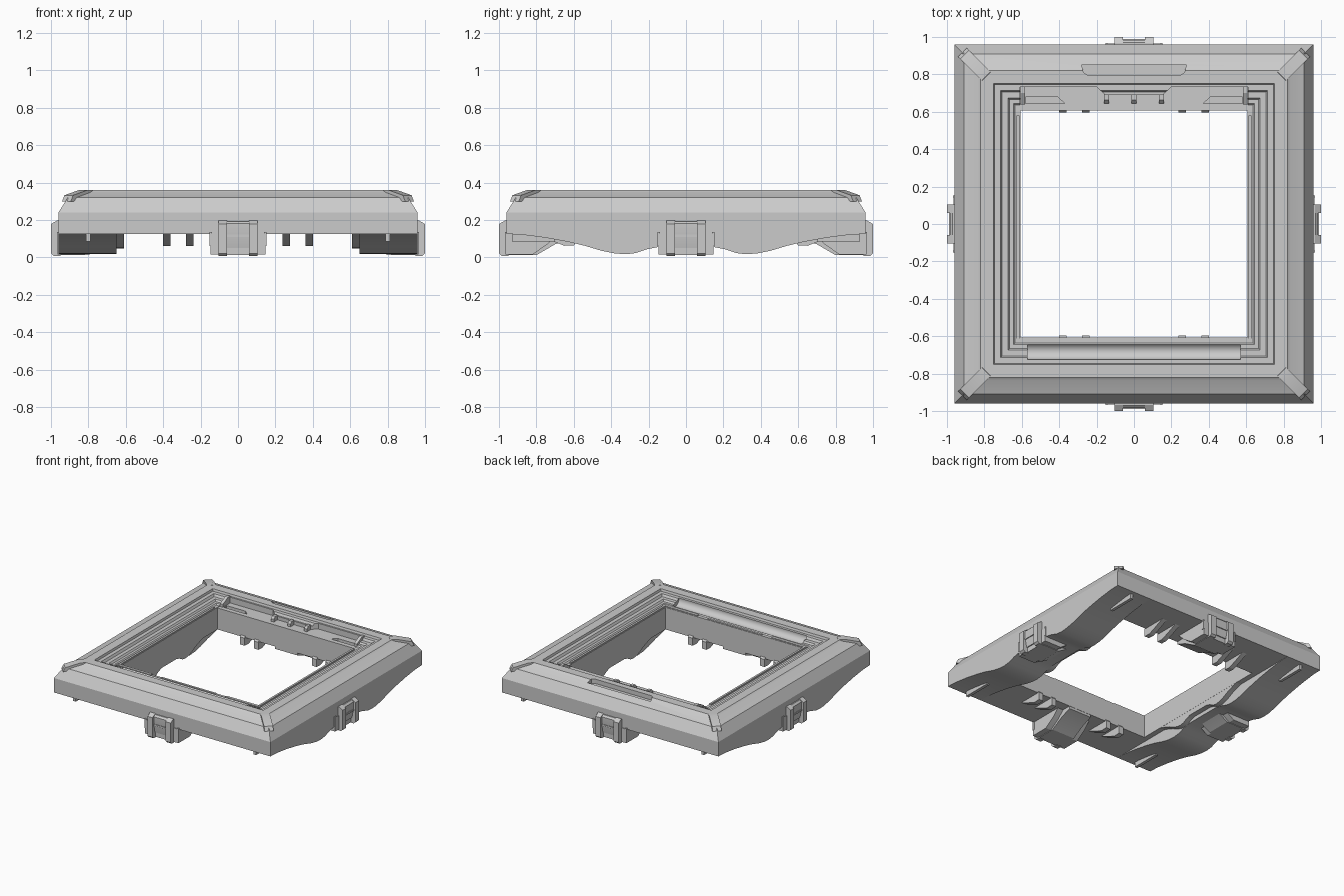
import bpy, bmesh
from math import pi, sqrt
from mathutils import Matrix

if "Cube" in bpy.data.objects:
    bpy.data.objects.remove(bpy.data.objects["Cube"])


def finish(name, bm, rot=0.0):
    bmesh.ops.rotate(bm, verts=bm.verts, cent=(0, 0, 0), matrix=Matrix.Rotation(rot, 3, 'Z'))
    bmesh.ops.recalc_face_normals(bm, faces=bm.faces)
    me = bpy.data.meshes.new(name)
    bm.to_mesh(me)
    bm.free()
    ob = bpy.data.objects.new(name, me)
    bpy.context.collection.objects.link(ob)
    return ob


def prism(name, pts, axis, a, b, rot=0.0):
    """Extrude a 2D outline along an axis: x -> (y,z), y -> (x,z), z -> (x,y)."""
    put = {'x': lambda p, t: (t, p[0], p[1]),
           'y': lambda p, t: (p[0], t, p[1]),
           'z': lambda p, t: (p[0], p[1], t)}[axis]
    bm = bmesh.new()
    lo = [bm.verts.new(put(p, a)) for p in pts]
    hi = [bm.verts.new(put(p, b)) for p in pts]
    bm.faces.new(lo)
    bm.faces.new(hi)
    n = len(pts)
    for i in range(n):
        bm.faces.new((lo[i], lo[(i + 1) % n], hi[(i + 1) % n], hi[i]))
    return finish(name, bm, rot)


def box(name, x0, x1, y0, y1, z0, z1, rot=0.0):
    return prism(name, [(x0, y0), (x1, y0), (x1, y1), (x0, y1)], 'z', z0, z1, rot)


def square_ring(name, profile):
    """Sweep a closed (radius, z) section around a square."""
    bm = bmesh.new()
    rings = [[bm.verts.new((sx * r, sy * r, z)) for r, z in profile]
             for sx, sy in ((1, 1), (-1, 1), (-1, -1), (1, -1))]
    n = len(profile)
    for k in range(4):
        A, B = rings[k], rings[(k + 1) % 4]
        for i in range(n):
            j = (i + 1) % n
            bm.faces.new((A[i], A[j], B[j], B[i]))
    return finish(name, bm)


def cut(target, cutter):
    mod = target.modifiers.new("cut", 'BOOLEAN')
    mod.operation, mod.solver, mod.object = 'DIFFERENCE', 'EXACT', cutter
    bpy.context.view_layer.objects.active = target
    bpy.ops.object.modifier_apply(modifier=mod.name)
    bpy.data.objects.remove(cutter)


# Main frame: bevelled outside, stepped rebate inside
frame = square_ring("frame", [
    (.96, .125), (.96, .24), (.91, .32), (.835, .348), (.82, .36),
    (.75, .36), (.745, .343), (.715, .343), (.705, .325), (.675, .325),
    (.665, .312), (.645, .312), (.635, .302), (.608, .302), (.608, .125)])

# Trough in the front rail
bm = bmesh.new()
bmesh.ops.create_cone(bm, cap_ends=True, segments=32, radius1=.045, radius2=.045, depth=1.14,
                      matrix=Matrix.Translation((0, -.68, .337)) @ Matrix.Rotation(pi / 2, 4, 'Y'))
cut(frame, finish("trough_cutter", bm))

# Recess on the back bevel and the pocket behind the back rail
cut(frame, prism("grip_cutter", [(-.28, .85), (.28, .85), (.27, .81), (.25, .797),
                                 (-.25, .797), (-.27, .81)], 'z', .325, .4))
cut(frame, prism("pocket_cutter", [(-.61, .59), (.61, .59), (.61, .732), (.2, .732), (.155, .692),
                                   (-.155, .692), (-.2, .732), (-.61, .732)], 'z', .297, .4))
for s in (-1, 1):
    cut(frame, prism("slot_cutter", [(s * .58, .645), (s * .37, .645), (s * .41, .68),
                                     (s * .58, .68)], 'z', .275, .4))

# Diagonal ribs on the four bevelled corners
q = sqrt(2)
for k in range(4):
    prism("corner_rib", [(.775 * q, .30), (.79 * q, .361), (.825 * q, .361),
                         (.905 * q, .332), (.917 * q, .30)], 'y', -.033, .033, pi / 4 + k * pi / 2)

# Wavy side skirts below the left and right rails
half = [(.96, .125), (.88, .122), (.75, .105), (.63, .083), (.54, .062), (.45, .035),
        (.38, .021), (.32, .017), (.27, .023), (.21, .043), (.15, .055)]
wave = half + [(-y, z) for y, z in reversed(half)]
for s in (-1, 1):
    prism("side_skirt", wave, 'x', s * .65, s * .96)
    prism("side_skirt_inner_lip", [(y * .62, z + .03 if abs(y) < .9 else .126) for y, z in wave],
          'x', s * .609, s * .652)

# Edge clips on all four sides
for k in range(4):
    r = k * pi / 2
    # foot with a ramp rising inward
    prism("clip_foot", [(-.962, .13), (-.962, .012), (-.80, .012), (-.70, .07), (-.61, .105),
                        (-.61, .13)], 'x', -.10, .10, r)
    for s in (-1, 1):
        prism("clip_foot_cheek", [(-.966, .128), (-.966, .016), (-.82, .016), (-.74, .07),
                                  (-.68, .128)], 'x', s * .10, s * .148, r)
        prism("clip_leg", [(-.95, .197), (-.968, .197), (-1, .178), (-1, .022), (-.985, .008),
                           (-.95, .008)], 'x', s * .058, s * .103, r)
        box("clip_side_pin", s * .138, s * .152, -.969, -.95, .06, .135, r)
    prism("clip_bridge", [(-.95, .193), (-.97, .193), (-.984, .18), (-.984, .125), (-.97, .05),
                          (-.95, .05)], 'x', -.058, .058, r)
    box("clip_cross_bar", -.09, .09, -.988, -.95, .11, .123, r)

# Small hook ribs under the front and back rails
for k in (0, 2):
    for x in (-.38, -.258, .258, .38):
        prism("hook_rib", [(-.597, .125), (-.597, .065), (-.65, .062), (-.72, .09), (-.80, .126),
                           (-.61, .14)], 'x', x - .02, x + .02, k * pi / 2)
    for x in (-.8, .8):
        box("under_rib", x - .012, x + .012, -.93, -.7, .085, .127, k * pi / 2)

# Hinge posts, latch tabs and pocket lip on the back rail
for s in (-1, 1):
    prism("hinge_post", [(.64, .29), (.64, .32), (.70, .352), (.735, .352), (.735, .29)],
          'x', s * .582, s * .607)
for x in (-.147, 0, .147):
    prism("latch_tab", [(.645, .29), (.645, .318), (.662, .335), (.693, .335), (.693, .29)],
          'x', x - .013, x + .013)

# Thin seal strips beside the opening
box("front_strip", -.24, .24, -.629, -.612, .295, .308)
for s in (-1, 1):
    box("front_strip_end", s * .33, s * .635, -.634, -.612, .295, .31)
    box("side_strip", s * .612, s * .628, -.62, .58, .295, .312)

for ob in bpy.data.objects:
    ob.select_set(True)
bpy.context.view_layer.objects.active = frame
bpy.ops.object.shade_smooth_by_angle(angle=pi / 9)
